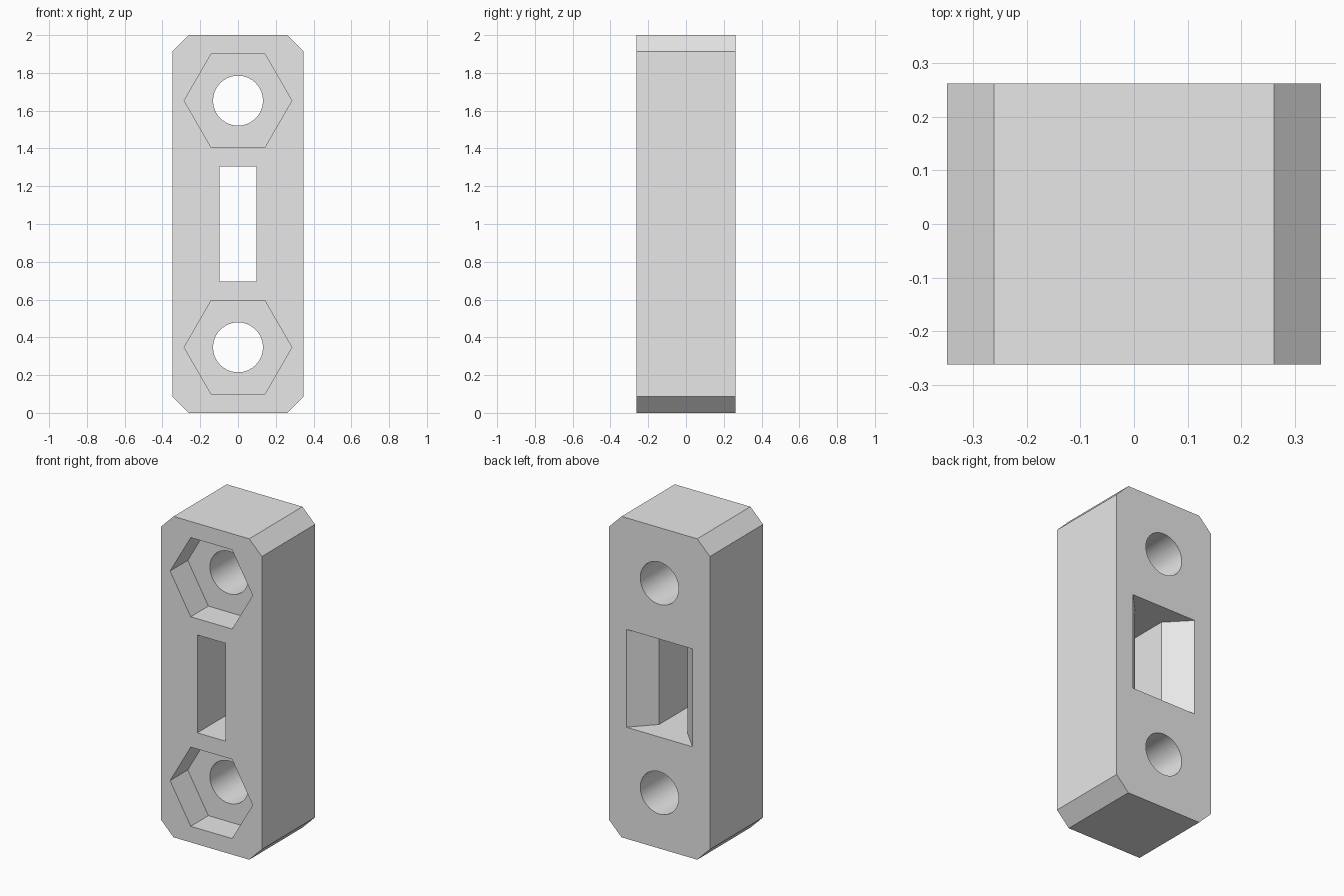
import bpy
import bmesh
from math import cos, sin, pi, radians

if "Cube" in bpy.data.objects:
    bpy.data.objects.remove(bpy.data.objects["Cube"], do_unlink=True)

HALF_W, HALF_D, HEIGHT = 0.348, 0.262, 2.0
CHAMFER = 0.087
HOLE_Z = (0.347, 1.653)
OVER = 0.02  # how far cutters poke out of the block

grey = bpy.data.materials.new("light_grey")
grey.use_nodes = True
grey.diffuse_color = (0.8, 0.8, 0.8, 1)
grey.node_tree.nodes["Principled BSDF"].inputs["Base Color"].default_value = (0.8, 0.8, 0.8, 1)


def prism(name, outline, start, end, axis="y"):
    """Extrude an outline along y (outline in x, z) or along z (outline in x, y)."""
    def place(p, t):
        return (p[0], t, p[1]) if axis == "y" else (p[0], p[1], t)
    bm = bmesh.new()
    a = [bm.verts.new(place(p, start)) for p in outline]
    b = [bm.verts.new(place(p, end)) for p in outline]
    bm.faces.new(a)
    bm.faces.new(b[::-1])
    n = len(outline)
    for i in range(n):
        j = (i + 1) % n
        bm.faces.new((a[i], b[i], b[j], a[j]))
    bmesh.ops.recalc_face_normals(bm, faces=bm.faces)
    mesh = bpy.data.meshes.new(name)
    bm.to_mesh(mesh)
    bm.free()
    mesh.materials.append(grey)
    obj = bpy.data.objects.new(name, mesh)
    bpy.context.collection.objects.link(obj)
    return obj


def polygon(sides, radius, z):
    return [(radius * cos(2 * pi * i / sides), z + radius * sin(2 * pi * i / sides))
            for i in range(sides)]


def cut(target, cutter):
    cutter.hide_render = True
    mod = target.modifiers.new(cutter.name, "BOOLEAN")
    mod.operation = "DIFFERENCE"
    mod.solver = "EXACT"
    mod.object = cutter
    bpy.ops.object.modifier_apply(modifier=mod.name)
    bpy.data.objects.remove(cutter, do_unlink=True)


# Block with chamfered corners
w, c = HALF_W, CHAMFER
block = prism("block", [(c - w, 0), (w - c, 0), (w, c), (w, HEIGHT - c),
                        (w - c, HEIGHT), (c - w, HEIGHT), (-w, HEIGHT - c), (-w, c)],
              -HALF_D, HALF_D)
bpy.ops.object.select_all(action="DESELECT")
block.select_set(True)
bpy.context.view_layer.objects.active = block

# Bolt holes with hexagonal nut recesses on the front
for z in HOLE_Z:
    cut(block, prism("nut_recess", polygon(6, 0.285, z), -HALF_D - OVER, -HALF_D + 0.174))
    cut(block, prism("bolt_hole", polygon(64, 0.132, z), -HALF_D - OVER, HALF_D + OVER))

# Central slot, flared towards the back
NARROW, WIDE, FLARE = 0.097, 0.228, 0.137
far = WIDE + (WIDE - NARROW) / FLARE * OVER
side = [(NARROW, -HALF_D - OVER), (NARROW, HALF_D - FLARE), (far, HALF_D + OVER)]
cut(block, prism("slot", side + [(-x, y) for x, y in reversed(side)], 0.695, 1.305, "z"))

bpy.ops.object.shade_smooth_by_angle(angle=radians(30))
